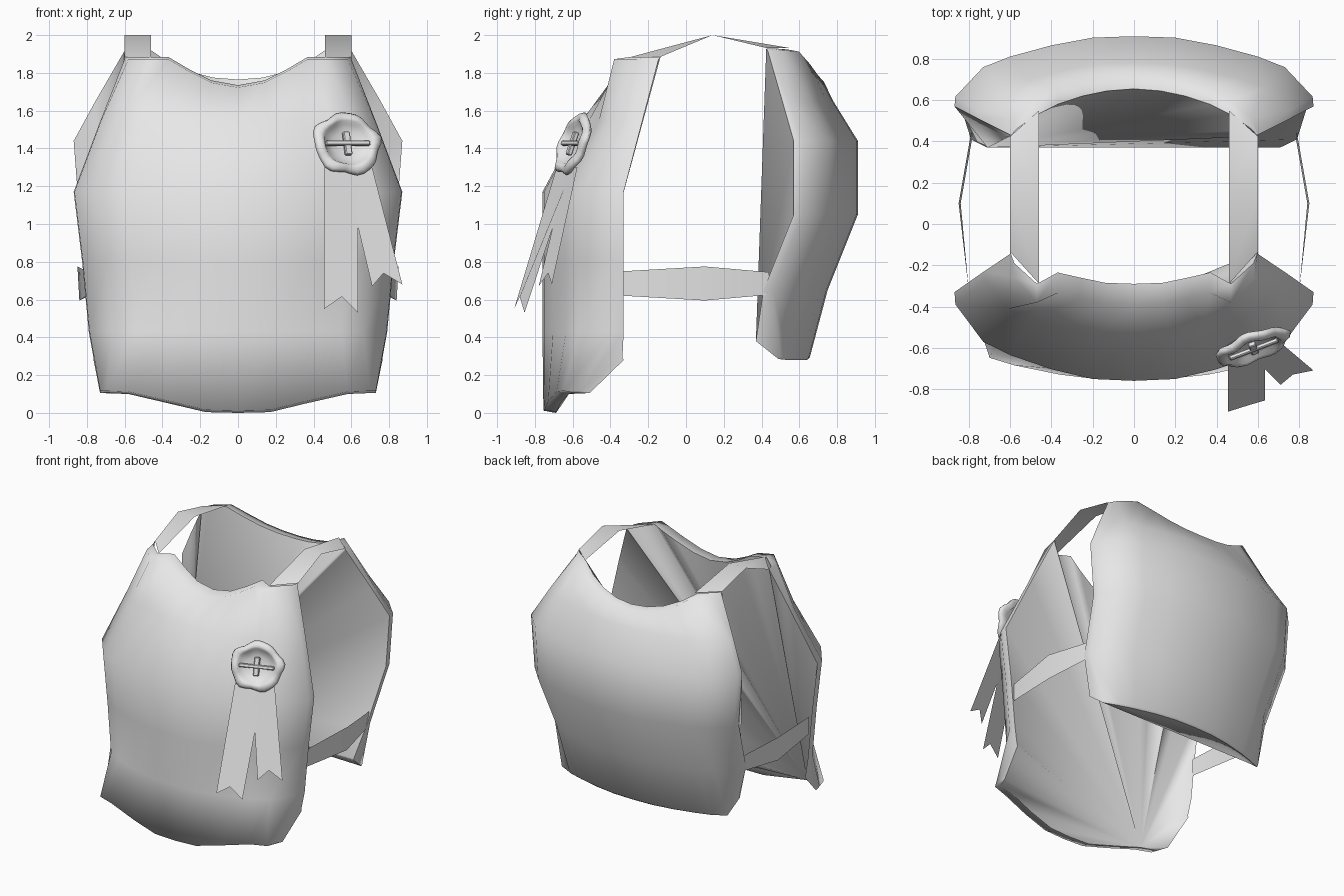
import bpy, bmesh, math
from mathutils import Vector, Matrix

cube = bpy.data.objects.get("Cube")
if cube:
    bpy.data.objects.remove(cube, do_unlink=True)

grey = bpy.data.materials.new("light_grey")
grey.use_nodes = True
grey.diffuse_color = (0.8, 0.8, 0.8, 1)
grey.node_tree.nodes["Principled BSDF"].inputs["Base Color"].default_value = (0.8, 0.8, 0.8, 1)


def finish(name, bm, smooth=False):
    bmesh.ops.recalc_face_normals(bm, faces=bm.faces[:])
    for f in bm.faces:
        f.smooth = smooth
    me = bpy.data.meshes.new(name)
    bm.to_mesh(me)
    bm.free()
    me.materials.append(grey)
    ob = bpy.data.objects.new(name, me)
    bpy.context.collection.objects.link(ob)
    return ob


def sheet(name, faces):
    """Thin cloth part made from a few polygons."""
    bm = bmesh.new()
    for pts in faces:
        bm.faces.new([bm.verts.new(p) for p in pts])
    bmesh.ops.remove_doubles(bm, verts=bm.verts[:], dist=0.0005)
    return finish(name, bm, True)


# Shared half cross-section of a plate: width and depth fractions
U = [0, .23, .46, .69, .84, .995, 1]
D = [0, .02, .13, .29, .44, .86, 1]


def rolled(edge, dy, dz):
    """Outer copy of a rim, fading out towards the side."""
    fade = [1, 1, 1, 1, .9, .7, .1]
    return [(x, y + dy * k, z + dz) for (x, y, z), k in zip(edge, fade)]


def plate(name, hem, hem_roll, rows, neck, neck_roll, hub_col):
    """Curved outer shell closed behind by a fan from one point of the hem."""
    halves = [hem, rolled(hem, hem_roll, .012)]
    halves += [[(w * u, yf + (ye - yf) * d, z) for u, d in zip(U, D)] for z, w, yf, ye in rows]
    halves += [rolled(neck, neck_roll, -.012), neck]
    bm = bmesh.new()
    grid = []
    for h in halves:
        full = [(-x, y, z) for x, y, z in h[:0:-1]] + list(h)
        grid.append([bm.verts.new(p) for p in full])
    for a, b in zip(grid, grid[1:]):
        for i in range(len(a) - 1):
            bm.faces.new((a[i], a[i + 1], b[i + 1], b[i]))
    # Inner lining
    loop = grid[0] + [r[-1] for r in grid[1:-1]] + grid[-1][::-1] + [r[0] for r in grid[-2:0:-1]]
    k = loop.index(grid[0][hub_col])
    loop = loop[k:] + loop[:k]
    for p, q in zip(loop[1:], loop[2:]):
        bm.faces.new((loop[0], q, p))
    for p, q in zip(loop, loop[1:] + loop[:1]):
        bm.edges.get((p, q)).smooth = False
    return finish(name, bm, True)


# Front and back plates; rows are height, half width, y at middle, y at edge
plate("front_plate",
      [(0, -.69, 0), (.17, -.685, .004), (.36, -.665, .05), (.58, -.62, .1),
       (.7, -.59, .105), (.73, -.51, .105), (.765, -.33, .28)], -.065,
      [(.43, .79, -.76, -.33), (.8, .825, -.76, -.33),
       (1.17, .87, -.76, -.33), (1.55, .727, -.555, -.23)],
      [(0, -.29, 1.735), (.14, -.285, 1.76), (.26, -.26, 1.82), (.37, -.235, 1.885),
       (.47, -.29, 1.885), (.58, -.19, 1.885), (.6, -.135, 1.885)], -.1, 3)
plate("back_plate",
      [(0, .64, .28), (.16, .635, .28), (.32, .61, .28), (.48, .57, .28),
       (.59, .535, .28), (.69, .49, .285), (.71, .37, .38)], .015,
      [(.65, .79, .75, .41), (1.05, .84, .91, .57), (1.44, .87, .91, .57), (1.65, .755, .78, .51)],
      [(0, .655, 1.765), (.13, .645, 1.775), (.25, .62, 1.805), (.37, .58, 1.86),
       (.47, .53, 1.925), (.57, .46, 1.93), (.6, .425, 1.93)], .075, 0)

# Shoulder and side straps
for s, side in ((1, "left"), (-1, "right")):
    i, o = .46 * s, .6 * s
    sheet(side + "_shoulder_strap",
          [[(i, -.29, 1.885), (o, -.135, 1.885), (o, .14, 2), (i, .14, 2)],
           [(i, .14, 2), (o, .14, 2), (o, .425, 1.932), (i, .55, 1.932)]])
    sheet(side + "_side_strap",
          [[(.8 * s, -.33, .62), (.8 * s, -.33, .75), (.85 * s, .1, .775), (.84 * s, .1, .595)],
           [(.84 * s, .1, .595), (.85 * s, .1, .775), (.79 * s, .44, .745), (.78 * s, .44, .625)]])

# Swallowtail ribbons
sheet("straight_ribbon", [[(.455, -.685, 1.3), (.455, -.91, .55), (.55, -.88, .615),
                           (.635, -.855, .53), (.635, -.6, 1.3)]])
sheet("slanted_ribbon", [[(.56, -.63, 1.3), (.71, -.78, .67), (.77, -.73, .74),
                          (.87, -.71, .68), (.71, -.575, 1.3)]])

# Rosette frame: local x across, y up, z outward
n = Vector((.38, -1, .38)).normalized()
ax = Vector((1, .38, 0)).normalized()
ay = n.cross(ax)
frame = Matrix.Translation((.578, -.6, 1.425)) @ Matrix((ax, ay, n)).transposed().to_4x4()

# Wax-like rosette with an uneven rim around a bowl
profile = [(.14, -.03), (.172, -.022), (.188, -.005), (.178, .012), (.152, .022),
           (.135, .016), (.122, -.004), (.075, -.022), (.02, -.028)]
SEG = 32
bm = bmesh.new()
rings = []
for r, h in profile:
    ring = []
    for k in range(SEG):
        a = math.tau * k / SEG
        wave = 1 + (.045 * math.sin(5 * a + .6) + .025 * math.sin(8 * a)) * (r / .18) ** 3
        lift = .006 * math.sin(6 * a + 1) * (r > .13)
        ring.append(bm.verts.new((r * wave * math.cos(a), r * wave * .92 * math.sin(a), h + lift)))
    rings.append(ring)
for a, b in zip(rings, rings[1:]):
    for k in range(SEG):
        m = (k + 1) % SEG
        bm.faces.new((a[k], a[m], b[m], b[k]))
bm.faces.new(rings[0])
bm.faces.new(rings[-1])
finish("rosette", bm, True).matrix_world = frame

# Crossed pins in the rosette
for name, size, z in (("cross_bar", (.25, .026, .022), .008), ("upright_bar", (.038, .13, .026), .002)):
    bm = bmesh.new()
    bmesh.ops.create_cube(bm, size=1)
    bmesh.ops.scale(bm, vec=size, verts=bm.verts[:])
    bmesh.ops.translate(bm, vec=(0, 0, z), verts=bm.verts[:])
    bmesh.ops.bevel(bm, geom=bm.edges[:], offset=.005, segments=1, affect='EDGES')
    finish(name, bm).matrix_world = frame
